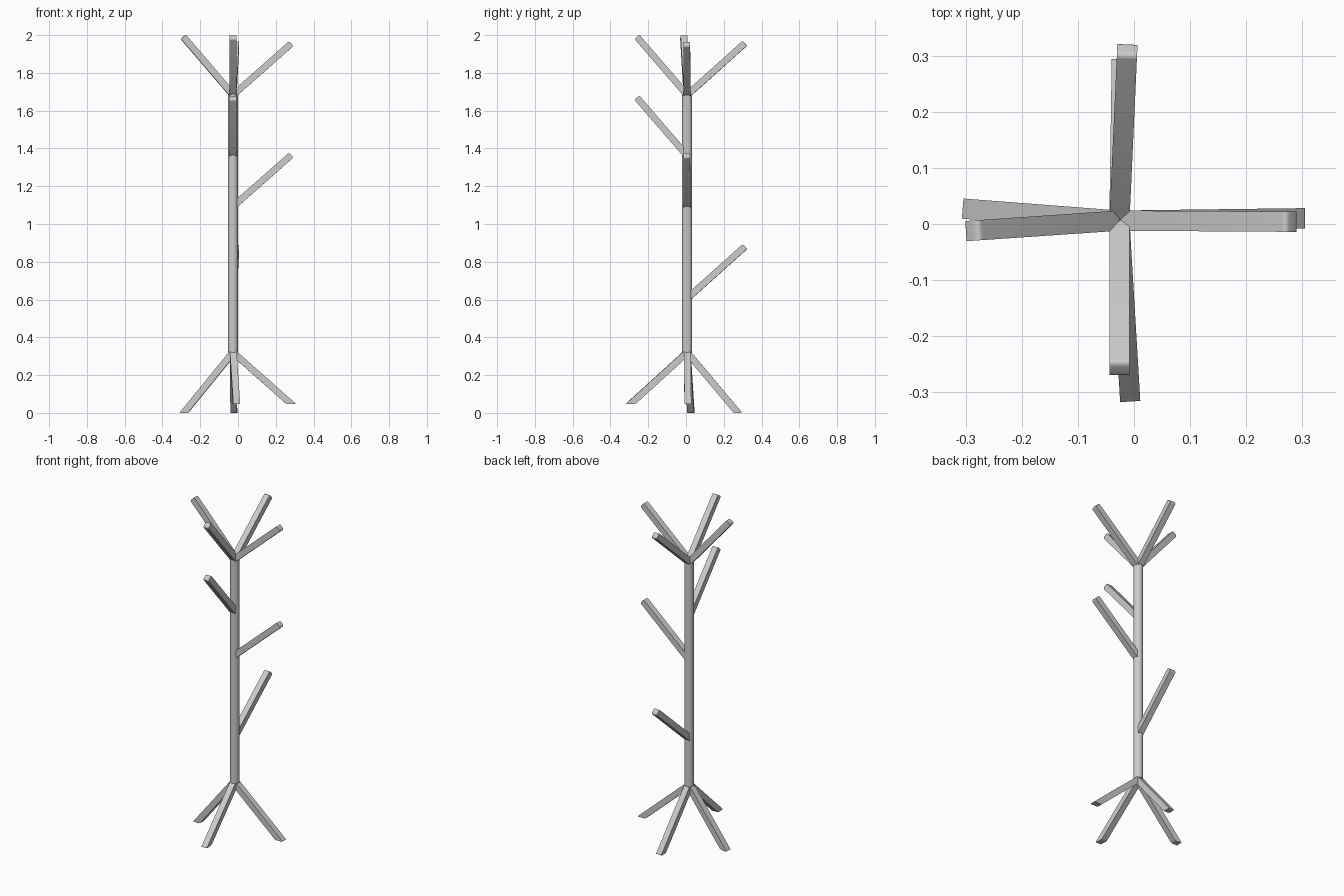
import bpy, bmesh, math
from mathutils import Vector

if "Cube" in bpy.data.objects:
    bpy.data.objects.remove(bpy.data.objects["Cube"])

AXIS = Vector((-0.026, 0.006))   # pole centre in plan
W, T = 0.036, 0.035              # bar width and thickness


def smooth(ob):
    bpy.context.view_layer.objects.active = ob
    ob.select_set(True)
    bpy.ops.object.shade_smooth_by_angle(angle=math.radians(35))
    ob.select_set(False)


def bar(name, plan_end, z0, z1, foot=False):
    """Flat bar from the pole axis to plan_end, with a rounded tip."""
    out = Vector(plan_end) - AXIS
    r = out.length
    d2 = out.normalized()
    side = Vector((-d2.y, d2.x, 0))
    a = math.atan2(z1 - z0, r)
    h = T / 2 / math.cos(a)
    if foot:   # end cut level with the floor
        k = T / 2 / abs(math.sin(a))
        tip = [(r - k, z1), (r + k, z1)]
    else:      # end cut square to the bar
        s, c = math.sin(a) * T / 2, math.cos(a) * T / 2
        tip = [(r + s, z1 - c), (r - s, z1 + c)]
    prof = [(0, z0 - h)] + tip + [(0, z0 + h)]

    bm = bmesh.new()
    rings = []
    for sgn in (-1, 1):
        rings.append([bm.verts.new(Vector((AXIS.x + d2.x * p, AXIS.y + d2.y * p, z))
                                   + side * sgn * W / 2) for p, z in prof])
    lo, hi = rings
    bm.faces.new(lo)
    bm.faces.new(hi[::-1])
    for i in range(4):
        j = (i + 1) % 4
        bm.faces.new((lo[j], lo[i], hi[i], hi[j]))
    bm.edges.ensure_lookup_table()
    tips = [bm.edges.get((lo[i], hi[i])) for i in (1, 2)]
    bmesh.ops.bevel(bm, geom=tips, offset=0.009, segments=4, profile=0.5,
                    affect='EDGES')
    bmesh.ops.recalc_face_normals(bm, faces=bm.faces)
    me = bpy.data.meshes.new(name)
    bm.to_mesh(me)
    bm.free()
    ob = bpy.data.objects.new(name, me)
    bpy.context.collection.objects.link(ob)
    smooth(ob)


# Round pole
bpy.ops.mesh.primitive_cylinder_add(vertices=32, radius=0.027, depth=1.37,
                                    location=(AXIS.x, AXIS.y, 1.005))
pole = bpy.context.object
pole.name = "pole"
smooth(pole)

# Branch ends: plan position, tip height, drop of the lower copy (if any)
branches = {
    "right": ((0.282, 0.004), 1.955, 0.59),
    "back": ((-0.012, 0.312), 1.957, 1.077),
    "front": ((-0.026, -0.260), 1.991, 0.322),
    "left": ((-0.290, -0.012), 1.991, None),
}
for side_name, (end, z, drop) in branches.items():
    bar("top_branch_" + side_name, end, 1.683, z)
    if drop:
        bar("lower_branch_" + side_name, end, 1.683 - drop, z - drop)

# Splayed legs
legs = {
    "right": ((0.283, 0.010), 0.046),
    "back": ((-0.022, 0.275), 0.0),
    "front": ((-0.008, -0.295), 0.046),
    "left": ((-0.287, 0.026), 0.0),
}
for side_name, (end, z) in legs.items():
    bar("leg_" + side_name, end, 0.32, z, foot=True)
